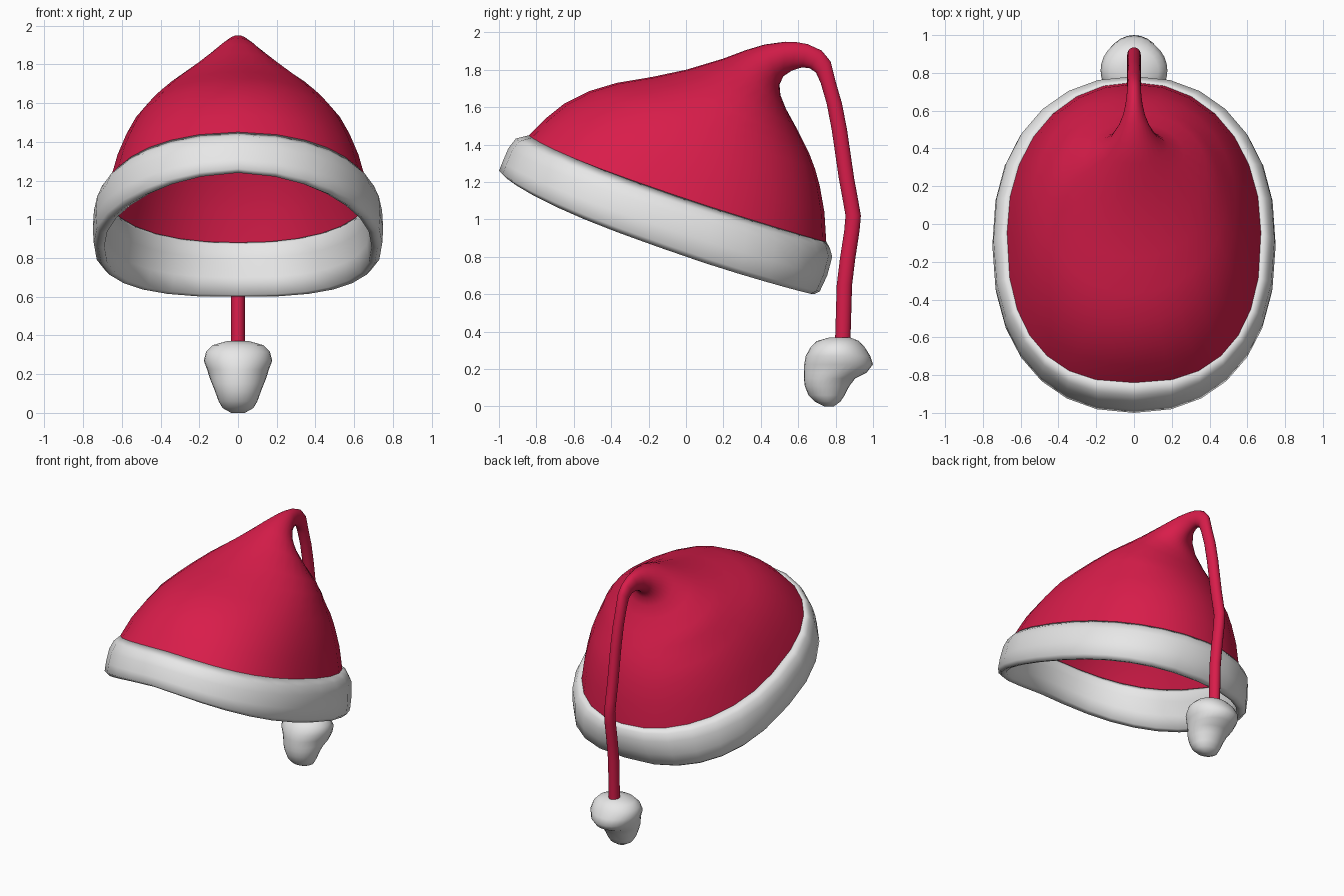
import bpy, bmesh, math
from mathutils import Vector

cube = bpy.data.objects.get("Cube")
if cube:
    bpy.data.objects.remove(cube, do_unlink=True)

SEGMENTS = 28


def material(name, color):
    mat = bpy.data.materials.new(name)
    mat.use_nodes = True
    mat.diffuse_color = color
    mat.node_tree.nodes["Principled BSDF"].inputs["Base Color"].default_value = color
    return mat


def power(value, exponent):
    return math.copysign(abs(value) ** exponent, value)


def ring(front, back, half_width, sag=0.0, front_square=2.0, back_square=2.0):
    """Closed oval through a front and a back point; its sides sag, mostly ahead."""
    front, back = Vector((0, *front)), Vector((0, *back))
    centre, reach = (front + back) / 2, (front - back) / 2
    points = []
    for i in range(SEGMENTS):
        a = math.tau * i / SEGMENTS
        square = front_square if math.cos(a) > 0 else back_square
        p = centre + reach * power(math.cos(a), 2 / square)
        p.x = half_width * power(math.sin(a), 2 / square)
        p.z -= sag * abs(math.sin(a)) ** 1.4 * (1 + math.cos(a) / 2)
        points.append(p)
    return points


def loft(name, rings, mat, closed=False, caps=False):
    """Skin a row of rings; closed joins the last ring to the first."""
    bm = bmesh.new()
    loops = [[bm.verts.new(p) for p in r] for r in rings]
    pairs = list(zip(loops, loops[1:]))
    if closed:
        pairs.append((loops[-1], loops[0]))
    for low, high in pairs:
        for i in range(SEGMENTS):
            j = (i + 1) % SEGMENTS
            bm.faces.new((low[i], low[j], high[j], high[i]))
    if caps:
        bm.faces.new(loops[0])
        bm.faces.new(loops[-1])
    bmesh.ops.recalc_face_normals(bm, faces=bm.faces)
    for face in bm.faces:
        face.smooth = True
    mesh = bpy.data.meshes.new(name)
    bm.to_mesh(mesh)
    bm.free()
    mesh.materials.append(mat)
    obj = bpy.data.objects.new(name, mesh)
    bpy.context.collection.objects.link(obj)
    return obj


red = material("red_felt", (0.69, 0.012, 0.069, 1))
white = material("white_fur", (0.8, 0.8, 0.8, 1))

# Cloth cone: front point, back point, half width, sag, front and back squareness
cone = [
    ((-.84, 1.45), (.75, .88), .672, .04, 2.5, 2.1),
    ((-.75, 1.54), (.74, 1.04), .635, .025, 2.4, 2.1),
    ((-.65, 1.62), (.715, 1.18), .59, .015, 2.2, 2.1),
    ((-.52, 1.685), (.69, 1.27), .54, 0, 2.1, 2.1),
    ((-.37, 1.73), (.66, 1.35), .492),
    ((-.18, 1.762), (.63, 1.41), .447),
    ((0, 1.8), (.59, 1.49), .38),
    ((.2, 1.86), (.535, 1.59), .262),
    ((.32, 1.905), (.505, 1.665), .178),
    ((.42, 1.935), (.5, 1.72), .122),
    ((.53, 1.95), (.52, 1.765), .08),
    ((.59, 1.948), (.565, 1.795), .058),
    ((.65, 1.937), (.62, 1.813), .045),
    ((.725, 1.903), (.662, 1.808), .038),
    ((.773, 1.845), (.695, 1.785), .036),
]
# Thin tail hanging behind: centre y and z
tail = [(.761, 1.73), (.793, 1.62), (.82, 1.48), (.858, 1.22), (.88, 1.1),
        (.894, 1.02), (.887, .94), (.864, .79), (.847, .65), (.838, .35)]
cloth = [ring(*row) for row in cone]
cloth += [ring((y + .041, z), (y - .041, z), .036) for y, z in tail]
loft("hat_cloth", cloth, red)

# Fur brim: outer wall down, rounded lip, inner wall back up
brim = [
    ((-.84, 1.45), (.75, .88), .672, .04, 2.5, 2.1),
    ((-.91, 1.432), (.768, .85), .718, .045, 2.3, 2.15),
    ((-.95, 1.38), (.782, .8), .744, .045, 2.25, 2.2),
    ((-.98, 1.31), (.755, .7), .75, .05, 2.25, 2.3),
    ((-1, 1.26), (.715, .615), .745, .06, 2.25, 2.45),
    ((-.98, 1.24), (.685, .6), .72, .068, 2.25, 2.45),
    ((-.94, 1.245), (.66, .61), .69, .068, 2.25, 2.4),
    ((-.89, 1.3), (.68, .7), .68, .055, 2.3, 2.3),
    ((-.85, 1.38), (.715, .8), .672, .05, 2.4, 2.2),
    ((-.835, 1.43), (.735, .87), .66, .05, 2.5, 2.1),
]
loft("fur_brim", [ring(*row) for row in brim], white, closed=True)

# Pompom at the tail end: height, front y, back y, half width
pompom = [
    (0, .74, .79, .035), (.025, .69, .825, .08), (.06, .655, .848, .1),
    (.11, .635, .874, .118), (.15, .63, .905, .134), (.18, .63, .965, .146),
    (.225, .632, 1, .16), (.27, .64, .985, .177), (.315, .665, .957, .165),
    (.35, .7, .925, .13), (.37, .77, .875, .06),
]
loft("pompom", [ring((f, z), (b, z), w) for z, f, b, w in pompom], white, caps=True)
